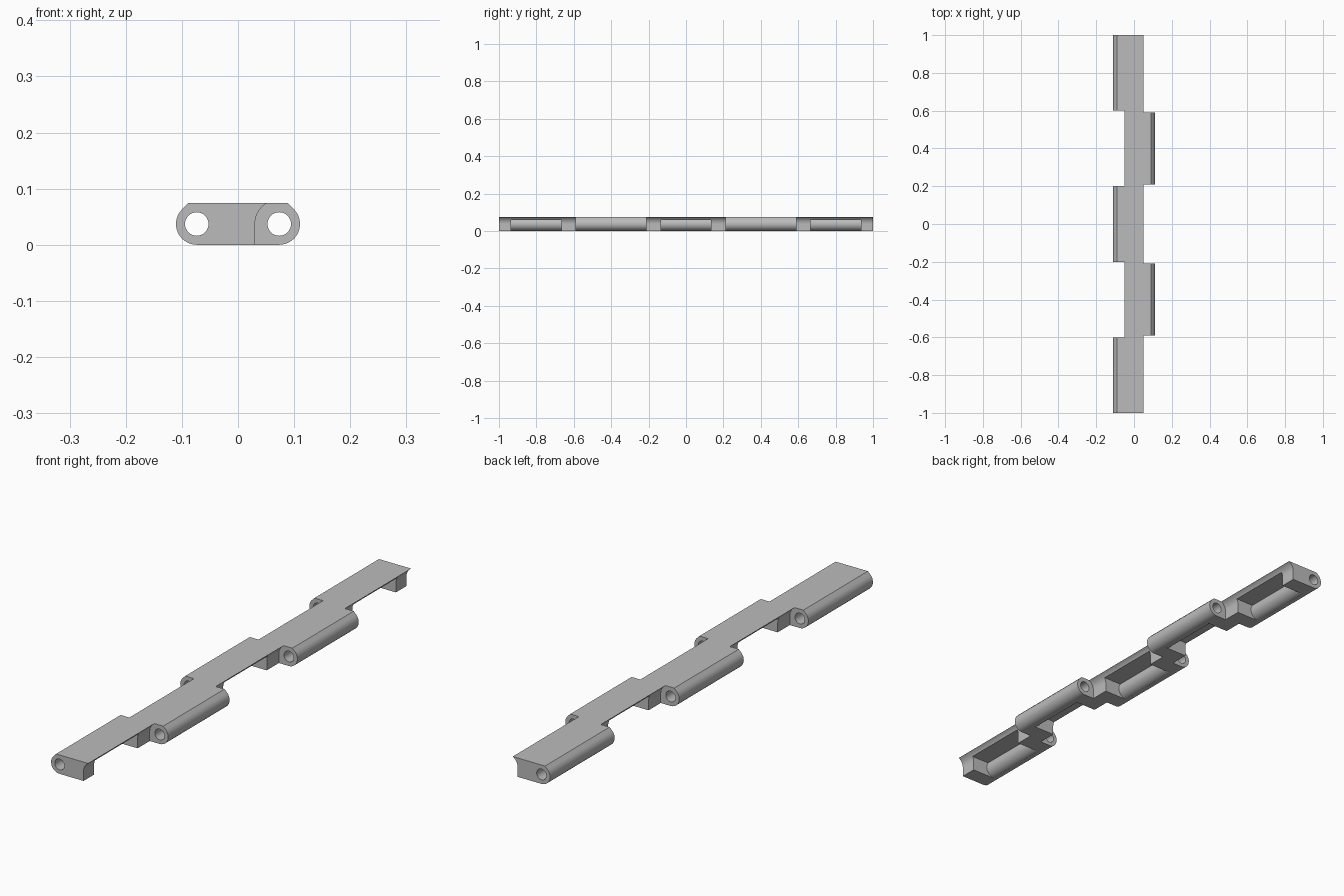
import bpy, bmesh
from math import cos, sin, tan, radians, asin, degrees

if "Cube" in bpy.data.objects:
    bpy.data.objects.remove(bpy.data.objects["Cube"], do_unlink=True)

CX, R = 0.0735, 0.037      # hinge axis offset (also R high) and barrel radius
HOLE, CLEAR = 0.021, 0.0433
PLATE = 0.058              # underside of the top plate

grey = bpy.data.materials.new("light grey")
grey.use_nodes = True
colour = (0.5, 0.5, 0.5, 1)
grey.diffuse_color = colour
grey.node_tree.nodes["Principled BSDF"].inputs["Base Color"].default_value = colour


def arc(cx, r, start, end, steps):
    angles = [radians(start + (end - start) * i / steps) for i in range(steps + 1)]
    return [(cx + r * cos(a), R + r * sin(a)) for a in angles]


def prism(name, profile, y0, y1, side=1):
    """Extrude an x-z profile along y, mirrored in x when side is -1."""
    bm = bmesh.new()
    face = bm.faces.new([bm.verts.new((x * side, y0, z)) for x, z in profile])
    new = bmesh.ops.extrude_face_region(bm, geom=[face])["geom"]
    moved = [v for v in new if isinstance(v, bmesh.types.BMVert)]
    bmesh.ops.translate(bm, verts=moved, vec=(0, y1 - y0, 0))
    bmesh.ops.recalc_face_normals(bm, faces=bm.faces)
    mesh = bpy.data.meshes.new(name)
    bm.to_mesh(mesh)
    bm.free()
    mesh.materials.append(grey)
    obj = bpy.data.objects.new(name, mesh)
    bpy.context.collection.objects.link(obj)
    return obj


def cut(body, profile, y0, y1, side):
    cutter = prism("cutter", profile, y0, y1, side)
    cutter.hide_render = True
    mod = body.modifiers.new("cut", "BOOLEAN")
    mod.operation = "DIFFERENCE"
    mod.solver = "EXACT"
    mod.object = cutter
    bpy.context.view_layer.objects.active = body
    bpy.ops.object.modifier_apply(modifier=mod.name)
    bpy.data.objects.remove(cutter, do_unlink=True)


# Slat blank: a round barrel along each long edge, chamfered to a flat top
half = arc(CX, R, -90, 45, 18) + [(CX + R * tan(radians(22.5)), 2 * R)]
slat = prism("hinge_slat", half + [(-x, z) for x, z in reversed(half)], -1, 1)

# Clearance for the neighbouring slat's knuckles
clearance = [(CX - CLEAR, -0.1)] + arc(CX, CLEAR, 180, 90, 16) + [(0.2, R + CLEAR), (0.2, -0.1)]
for y0, y1 in ((-1.1, -0.59), (-0.21, 0.21), (0.59, 1.1)):
    cut(slat, clearance, y0, y1, 1)
for y0, y1 in ((-0.6, -0.2), (0.2, 0.6)):
    cut(slat, clearance, y0, y1, -1)

# Pockets under the top plate, behind each barrel
top_angle = degrees(asin((PLATE - R) / R))
pocket = [(-CX + R * cos(radians(-84)), -0.1)] + arc(-CX, R, -84, top_angle, 16)
pocket += [(0.2, PLATE), (0.2, -0.1)]
for y, side in ((-0.8, 1), (0, 1), (0.8, 1), (-0.4, -1), (0.4, -1)):
    length = 0.135 if side == 1 else 0.125
    cut(slat, pocket, y - length, y + length, side)

# Pin holes along both hinge axes
for side in (1, -1):
    cut(slat, arc(CX, HOLE, 0, 348.75, 31), -1.1, 1.1, side)

bpy.ops.object.select_all(action="DESELECT")
slat.select_set(True)
bpy.context.view_layer.objects.active = slat
bpy.ops.object.shade_smooth_by_angle(angle=radians(30))
